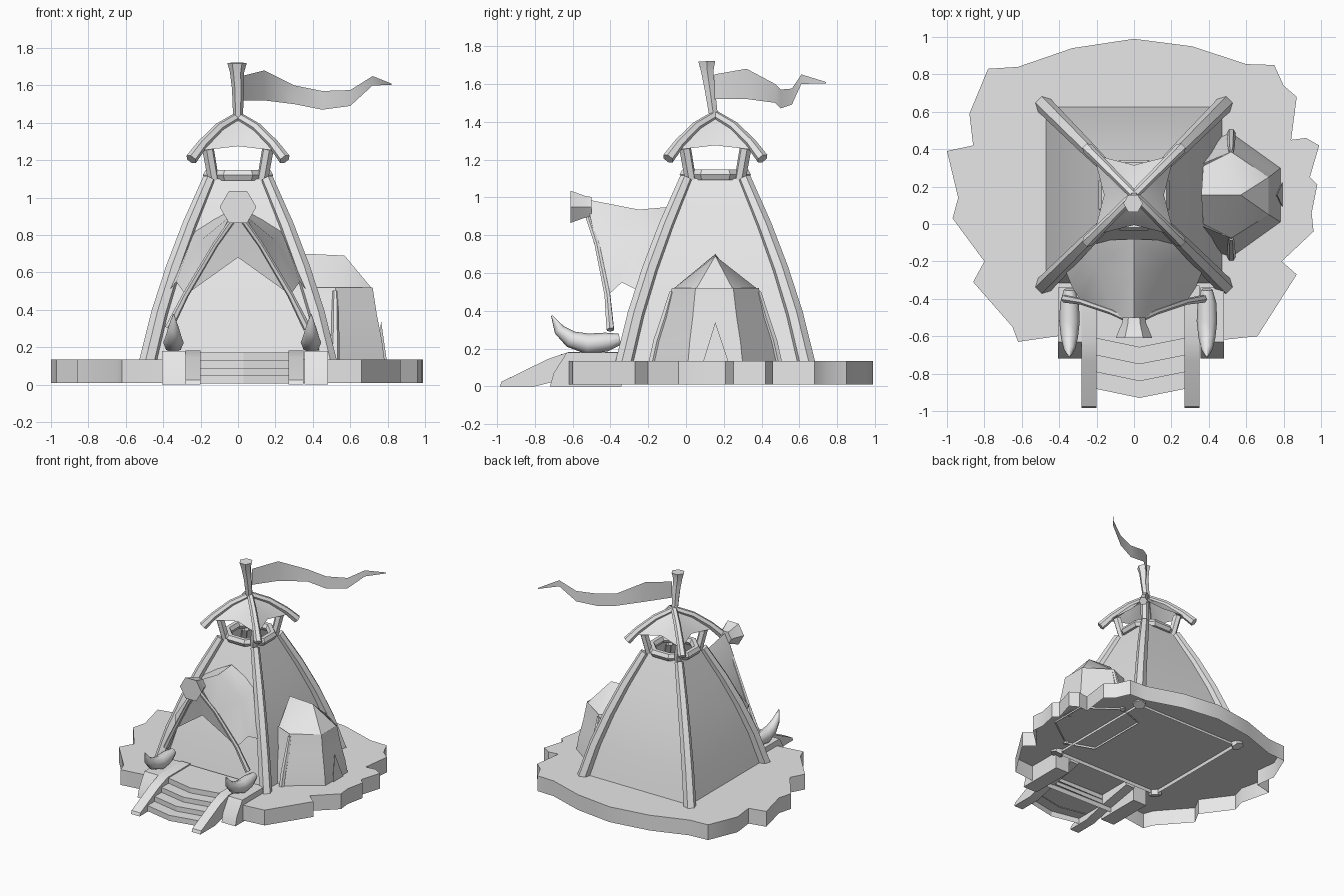
import bpy, bmesh, math
from mathutils import Vector

cube = bpy.data.objects.get("Cube")
if cube:
    bpy.data.objects.remove(cube)

stone = bpy.data.materials.new("plain grey")
stone.use_nodes = True
GREY = (0.8, 0.8, 0.8, 1)
stone.diffuse_color = GREY
stone.node_tree.nodes["Principled BSDF"].inputs["Base Color"].default_value = GREY
CENTRE_Y = 0.155


def finish(ob, name, angle=35):
    ob.name = name
    ob.data.materials.clear()
    ob.data.materials.append(stone)
    bpy.ops.object.select_all(action='DESELECT')
    ob.select_set(True)
    bpy.context.view_layer.objects.active = ob
    bpy.ops.object.shade_smooth_by_angle(angle=math.radians(angle))
    return ob


def mesh(name, verts, faces, angle=35):
    me = bpy.data.meshes.new(name)
    me.from_pydata([tuple(v) for v in verts], [], faces)
    bm = bmesh.new()
    bm.from_mesh(me)
    bmesh.ops.remove_doubles(bm, verts=bm.verts, dist=0.0005)
    bmesh.ops.recalc_face_normals(bm, faces=bm.faces)
    bm.to_mesh(me)
    bm.free()
    ob = bpy.data.objects.new(name, me)
    bpy.context.collection.objects.link(ob)
    return finish(ob, name, angle)


def loft(name, rows, closed=False, angle=35):
    """Skin equal-length rows of points."""
    n = len(rows[0])
    faces = []
    for r in range(len(rows) - 1):
        for i in range(n if closed else n - 1):
            j = (i + 1) % n
            faces.append((r * n + i, r * n + j, r * n + n + j, r * n + n + i))
    return mesh(name, [p for row in rows for p in row], faces, angle)


def tube(name, path, radii, sides=1):
    """Round bar through the path with a radius at each point."""
    cu = bpy.data.curves.new(name, 'CURVE')
    cu.dimensions = '3D'
    cu.bevel_depth = 1
    cu.bevel_resolution = sides
    cu.use_fill_caps = True
    sp = cu.splines.new('POLY')
    sp.points.add(len(path) - 1)
    for pt, co, r in zip(sp.points, path, radii):
        pt.co = (*co, 1)
        pt.radius = r
    ob = bpy.data.objects.new(name, cu)
    bpy.context.collection.objects.link(ob)
    bpy.ops.object.select_all(action='DESELECT')
    ob.select_set(True)
    bpy.context.view_layer.objects.active = ob
    bpy.ops.object.convert(target='MESH')
    return finish(bpy.context.object, name, 50)


def prism(name, profile, x0, x1):
    """Side profile in (y, z) drawn out from x0 to x1."""
    n = len(profile)
    verts = [(x, y, z) for x in (x0, x1) for y, z in profile]
    faces = [tuple(range(n)), tuple(range(n, 2 * n))]
    faces += [(i, (i + 1) % n, n + (i + 1) % n, n + i) for i in range(n)]
    return mesh(name, verts, faces)


# Rocky base: jagged outline, open underneath
outline = [(0, .99), (.31, .95), (.6, .855), (.75, .85), (.8, .74), (.87, .68),
           (.84, .45), (.92, .46), (.99, .42), (.94, .25), (.98, .21), (.95, .06),
           (.96, -.04), (.79, -.2), (.87, -.27), (.66, -.6), (.47, -.62),
           (-.41, -.6), (-.62, -.63), (-.65, -.55), (-.86, -.31), (-.8, -.2),
           (-.97, .03), (-.94, .14), (-1, .39), (-.86, .42), (-.88, .59),
           (-.78, .83), (-.62, .84), (-.33, .94)]
n = len(outline)
verts = [(x, y, z) for z in (.01, .135) for x, y in outline]
sides = [(i, (i + 1) % n, n + (i + 1) % n, n + i) for i in range(n)]
mesh("rock_base", verts, sides + [tuple(range(n, 2 * n))])

# Tent cloth: square at the foot, narrowing along a curved profile
profile = [(.11, .485), (.38, .42), (.62, .345), (.85, .26), (1.1, .155)]
corners = [(1, -1), (1, 1), (-1, 1), (-1, -1)]
rows = []
for z, h in profile:
    row = []
    for k, (cx, cy) in enumerate(corners):
        nx, ny = corners[(k + 1) % 4]
        for t in (0, 1 / 3, 2 / 3):
            p = Vector((cx, cy)).lerp(Vector((nx, ny)), t) * h * .98
            row.append((p.x, CENTRE_Y + p.y, z))
    rows.append(row)
loft("tent_cloth", rows, closed=True)

# Corner poles, top posts and crossed roof poles
for cx, cy in corners:
    def at(h, z):
        return (cx * h, CENTRE_Y + cy * h, z)
    tube("corner_pole", [at(h, z) for z, h in profile], [.048, .046, .043, .04, .034])
    tube("top_post", [at(.125, 1.06), at(.16, 1.26)], [.03, .032])
    tube("roof_pole", [at(0, 1.435), at(.1, 1.375), at(.19, 1.285), at(.25, 1.205)],
         [.024, .026, .028, .032])

# Smoke hole ring
bpy.ops.mesh.primitive_torus_add(major_segments=8, minor_segments=6, major_radius=.172,
                                 minor_radius=.032, location=(0, CENTRE_Y, 1.12),
                                 rotation=(0, 0, math.pi / 8))
finish(bpy.context.object, "smoke_ring")

# Small cloth roof stretched between the roof poles
rim = []
for k, (cx, cy) in enumerate(corners):
    nx, ny = corners[(k + 1) % 4]
    rim.append((cx * .215, CENTRE_Y + cy * .215, 1.25))
    rim.append(((cx + nx) * .08, CENTRE_Y + (cy + ny) * .08, 1.275))
middle = [(x * .5, CENTRE_Y + (y - CENTRE_Y) * .5, 1.365) for x, y, z in rim]
loft("roof_cloth", [rim, middle, [(0, CENTRE_Y, 1.435)] * 8], closed=True)

# Mast and pennant
tube("mast", [(0, .15, 1.4), (0, .125, 1.58), (-.005, .112, 1.67), (-.005, .11, 1.72)],
     [.025, .032, .038, .052])
flag_top = [(.02, .15, 1.65), (.14, .32, 1.68), (.3, .47, 1.6), (.45, .5, 1.57),
            (.6, .56, 1.575), (.72, .61, 1.65), (.82, .74, 1.61)]
drops = [.13, .16, .1, .1, .085, .05, .008]
loft("pennant", [flag_top, [(x, y, z - d) for (x, y, z), d in zip(flag_top, drops)]])

# Entrance hood: ridge, swept sides and front curtain
for s in (-1, 1):
    ridge = [(0, -.08, .95), (0, -.25, .935), (0, -.53, .99)]
    waist = [(s * .23, -.09, .83), (s * .2, -.23, .77), (s * .12, -.47, .75)]
    hem = [(s * .37, -.24, .5), (s * .33, -.34, .55), (s * .28, -.415, .48)]
    loft("hood_side", [ridge, waist, hem], angle=45)
    tip = (0, -.46, .68)
    mesh("hood_front", [ridge[2], tip, hem[2], waist[2]], [(0, 1, 3), (1, 2, 3)])
    tube("hood_leg", [(0, -.525, .92), waist[2], hem[2], (s * .37, -.4, .3)],
         [.016, .015, .017, .022])

# Six-sided knob at the hood tip
tube("hood_knob", [(0, -.5, .95), (0, -.53, .95), (0, -.61, .95)], [.06, .065, .098])

# Tusks on stone blocks, with sloped rails beside the stairs
for x in (-.345, .39):
    tube("tusk", [(x, -.35, .25), (x, -.42, .235), (x, -.52, .225), (x, -.61, .25),
                  (x, -.67, .3), (x, -.71, .375)], [.03, .05, .055, .045, .03, .004], 2)
for x0, x1 in ((-.405, -.28), (.355, .48)):
    prism("tusk_block", [(-.72, 0), (-.7, .07), (-.63, .18), (-.34, .18), (-.34, 0)], x0, x1)
for x0, x1 in ((-.28, -.2), (.27, .35)):
    prism("stair_rail", [(-.985, 0), (-.975, .025), (-.73, .145), (-.62, .182),
                         (-.33, .182), (-.33, .1), (-.6, .05), (-.8, 0)], x0, x1)

# Bowed stair treads
for front, top in ((.93, .05), (.84, .09), (.75, .13), (.66, .172)):
    edge = [(-.21, -front + .05), (.03, -front), (.28, -front + .05)]
    back = [(x, -.33 if top > .15 else -.6) for x, y in edge]
    low = top - .045
    loft("stair_tread", [[(x, y, low) for x, y in edge], [(x, y, top) for x, y in edge],
                         [(x, y, top) for x, y in back]], angle=20)

# Side hut: six-sided walls under a peaked cap
eave = [(.52, .385), (.72, .25), (.72, .05), (.52, -.075), (.34, 0), (.34, .31)]
foot = [(.52, .49), (.785, .3), (.785, .01), (.52, -.18), (.3, -.1), (.3, .41)]


def hut_ring(t, z):
    return [(a + (c - a) * t, b + (d - b) * t, z) for (a, b), (c, d) in zip(eave, foot)]


loft("hut_wall", [hut_ring(0, .52), hut_ring(.35, .37), hut_ring(.75, .24),
                  hut_ring(1, .12)], closed=True, angle=30)
cap = [(x + (.03 if x < .4 else 0), y, .51) for x, y in eave]
mesh("hut_cap", cap + [(.57, .155, .69), (.36, .155, .7)],
     [(0, 1, 6), (1, 2, 6), (2, 3, 6), (3, 4, 7, 6), (4, 5, 7), (5, 0, 6, 7)])
for k in (0, 3):
    tube("hut_rib", [hut_ring(t, z)[k] for t, z in ((0, .5), (.35, .37), (.75, .24), (1, .12))],
         [.014, .02, .022, .022])

# Little triangular flap on the hut
mesh("hut_flap", [(.795, .09, .13), (.795, .225, .13), (.765, .155, .34),
                  (.745, .155, .13)], [(0, 1, 2), (0, 2, 3), (1, 3, 2)])
